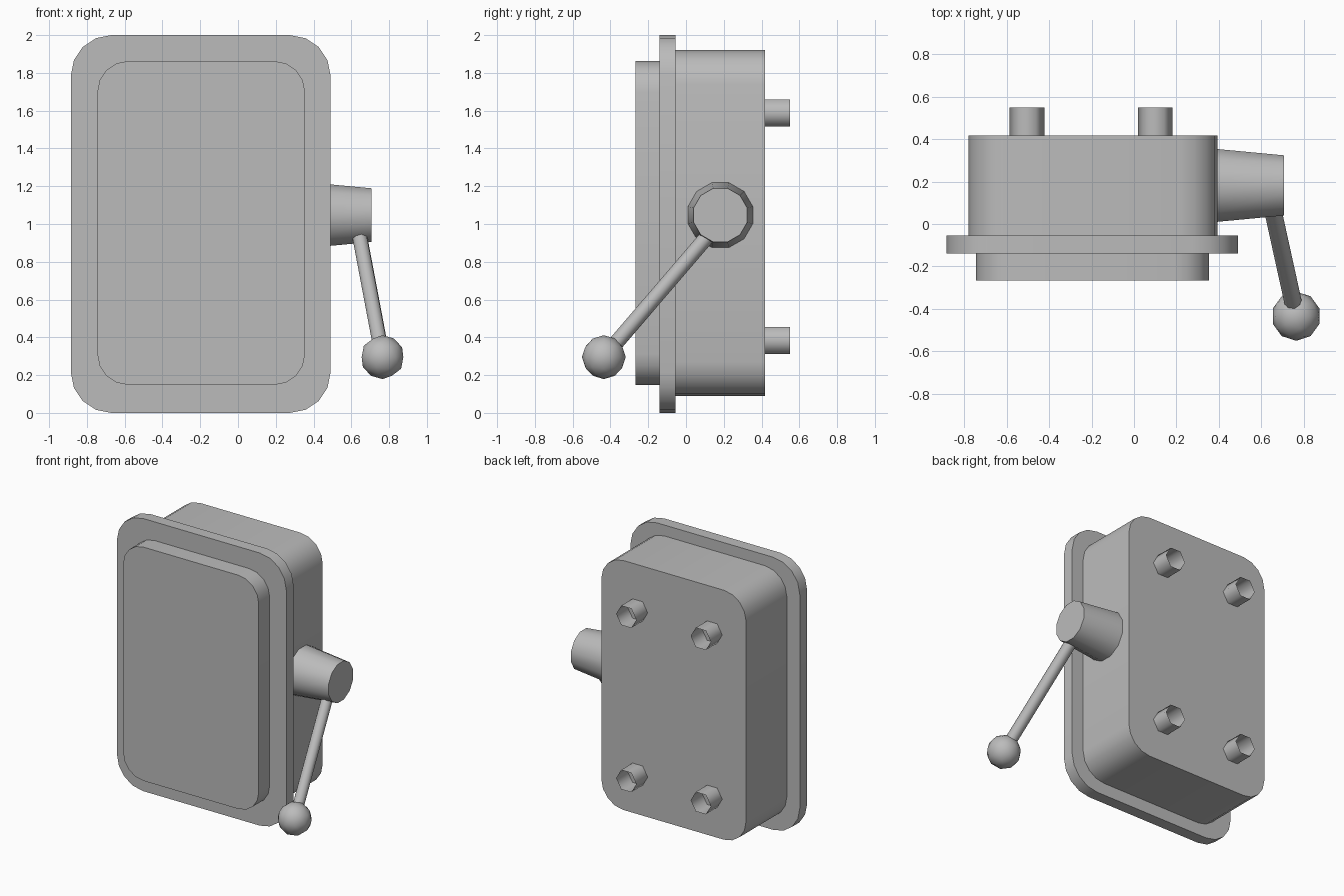
import bpy, bmesh, math
from mathutils import Vector, Matrix

cube = bpy.data.objects.get("Cube")
if cube:
    bpy.data.objects.remove(cube, do_unlink=True)

grey = bpy.data.materials.new("plain_grey")
grey.use_nodes = True
grey.diffuse_color = (0.5, 0.5, 0.5, 1)
grey.node_tree.nodes["Principled BSDF"].inputs["Base Color"].default_value = (0.5, 0.5, 0.5, 1)


def finish(name, bm, angle=40):
    bmesh.ops.recalc_face_normals(bm, faces=bm.faces)
    mesh = bpy.data.meshes.new(name)
    bm.to_mesh(mesh)
    bm.free()
    obj = bpy.data.objects.new(name, mesh)
    bpy.context.collection.objects.link(obj)
    mesh.materials.append(grey)
    bpy.ops.object.select_all(action='DESELECT')
    obj.select_set(True)
    bpy.context.view_layer.objects.active = obj
    bpy.ops.object.shade_smooth_by_angle(angle=math.radians(angle))
    return obj


def rounded_slab(name, x0, x1, z0, z1, y0, y1, radius, steps=4):
    """Rounded rectangle in the xz plane, extruded along y."""
    bm = bmesh.new()
    corners = [(x1, z1, -1, -1), (x0, z1, 1, -1), (x0, z0, 1, 1), (x1, z0, -1, 1)]
    verts = []
    for quarter, (x, z, sx, sz) in enumerate(corners):
        for i in range(steps + 1):
            a = (quarter + i / steps) * math.pi / 2
            verts.append(bm.verts.new((x + radius * (sx + math.cos(a)), y0,
                                       z + radius * (sz + math.sin(a)))))
    face = bm.faces.new(verts)
    ext = bmesh.ops.extrude_face_region(bm, geom=[face], use_keep_orig=True)
    moved = [g for g in ext["geom"] if isinstance(g, bmesh.types.BMVert)]
    bmesh.ops.translate(bm, verts=moved, vec=(0, y1 - y0, 0))
    return finish(name, bm)


def rod(name, start, end, r0, r1, sides, turn=0, capped=True, angle=40):
    """Straight or tapered cylinder between two points."""
    start, end = Vector(start), Vector(end)
    axis = end - start
    place = (Matrix.Translation((start + end) / 2)
             @ axis.to_track_quat('Z', 'Y').to_matrix().to_4x4()
             @ Matrix.Rotation(math.radians(turn), 4, 'Z'))
    bm = bmesh.new()
    bmesh.ops.create_cone(bm, cap_ends=capped, segments=sides, radius1=r0,
                          radius2=r1, depth=axis.length, matrix=place)
    return finish(name, bm, angle)


# Housing, flange and raised front panel
rounded_slab("housing", -0.78, 0.395, 0.09, 1.92, -0.055, 0.418, 0.18)
rounded_slab("flange", -0.885, 0.49, 0, 2, -0.14, -0.055, 0.215)
rounded_slab("front_panel", -0.745, 0.355, 0.148, 1.863, -0.267, -0.14, 0.165)

# Open hexagonal studs on the back
for side, x in (("right", -0.505), ("left", 0.1)):
    for level, z in (("lower", 0.383), ("upper", 1.588)):
        rod(f"{level}_{side}_stud", (x, 0.418, z), (x, 0.55, z),
            0.082, 0.082, 6, turn=30, capped=False, angle=65)

# Tapered hub, lever and knob
rod("lever_hub", (0.39, 0.182, 1.047), (0.707, 0.182, 1.047), 0.178, 0.147, 12, turn=15)
knob_centre = Vector((0.765, -0.435, 0.295))
rod("lever_arm", (0.632, 0.17, 1.0), knob_centre, 0.041, 0.041, 8, angle=50)
bm = bmesh.new()
bmesh.ops.create_icosphere(bm, subdivisions=2, radius=0.116,
                           matrix=Matrix.Translation(knob_centre))
finish("lever_knob", bm)
